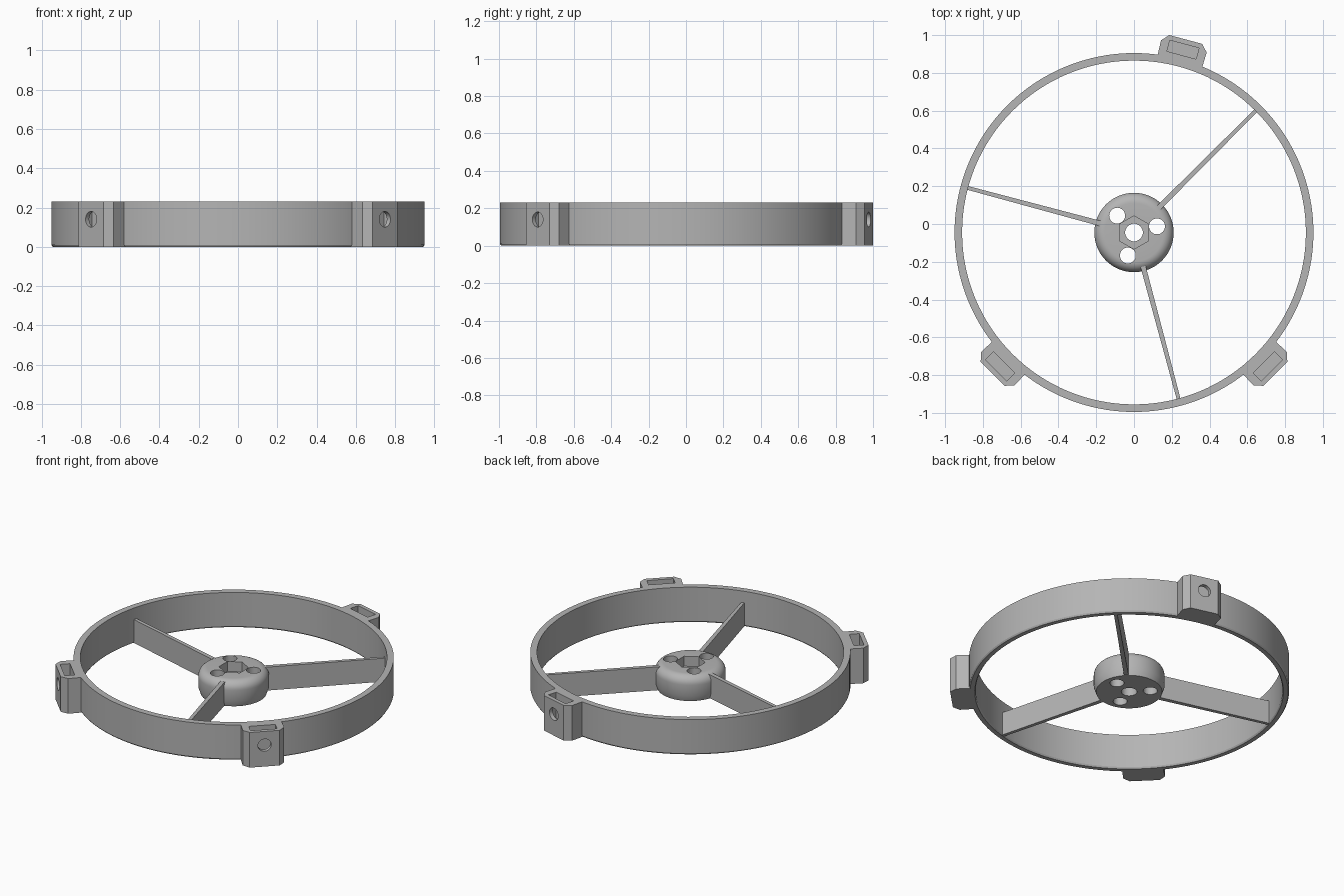
import bpy, bmesh, math
from mathutils import Matrix, Vector

cube = bpy.data.objects.get("Cube")
if cube:
    bpy.data.objects.remove(cube, do_unlink=True)

CENTRE = Matrix.Translation((0, -0.045, 0))   # axis of the ring and hub
HEIGHT = 0.23

grey = bpy.data.materials.new("plain grey")
grey.use_nodes = True
colour = (0.46, 0.46, 0.46, 1)
grey.diffuse_color = colour
grey.node_tree.nodes["Principled BSDF"].inputs["Base Color"].default_value = colour


def finish(bm, name, turn=0):
    """Turn a bmesh, drawn around the origin, into an object about the ring axis."""
    bmesh.ops.recalc_face_normals(bm, faces=bm.faces)
    bm.transform(CENTRE @ Matrix.Rotation(math.radians(turn), 4, 'Z'))
    mesh = bpy.data.meshes.new(name)
    bm.to_mesh(mesh)
    bm.free()
    mesh.materials.append(grey)
    ob = bpy.data.objects.new(name, mesh)
    bpy.context.collection.objects.link(ob)
    return ob


def lathe(name, profile, steps):
    bm = bmesh.new()
    verts = [bm.verts.new((r, 0, z)) for r, z in profile]
    edges = [bm.edges.new((verts[i], verts[(i + 1) % len(verts)]))
             for i in range(len(verts) if profile[0][0] > 0 else len(verts) - 1)]
    bmesh.ops.spin(bm, geom=verts + edges, cent=(0, 0, 0), axis=(0, 0, 1),
                   angle=math.tau, steps=steps, use_merge=True)
    bmesh.ops.remove_doubles(bm, verts=bm.verts, dist=1e-5)
    return finish(bm, name)


def prism(name, outline, z0, z1, turn=0):
    bm = bmesh.new()
    face = bm.faces.new([bm.verts.new((x, y, z0)) for x, y in outline])
    up = bmesh.ops.extrude_face_region(bm, geom=[face])["geom"]
    bmesh.ops.translate(bm, vec=(0, 0, z1 - z0),
                        verts=[v for v in up if isinstance(v, bmesh.types.BMVert)])
    return finish(bm, name, turn)


def box(name, x0, x1, half, z0, z1, turn=0):
    return prism(name, [(x0, -half), (x1, -half), (x1, half), (x0, half)], z0, z1, turn)


def disc(radius, sides, x=0, y=0):
    return [(x + radius * math.sin(math.tau * i / sides),
             y + radius * math.cos(math.tau * i / sides)) for i in range(sides)]


def cut(target, cutter):
    mod = target.modifiers.new("cut", 'BOOLEAN')
    mod.operation, mod.solver, mod.object = 'DIFFERENCE', 'EXACT', cutter
    bpy.context.view_layer.objects.active = target
    bpy.ops.object.modifier_apply(modifier=mod.name)
    bpy.data.objects.remove(cutter, do_unlink=True)


def smooth(ob):
    bpy.ops.object.select_all(action='DESELECT')
    ob.select_set(True)
    bpy.context.view_layer.objects.active = ob
    bpy.ops.object.shade_smooth_by_angle(angle=math.radians(30))


# Outer ring with a slight bevel on its lower edges
ring = lathe("outer_ring", [(0.916, 0), (0.944, 0), (0.95, 0.01), (0.95, HEIGHT),
                            (0.91, HEIGHT), (0.91, 0.01)], 128)
smooth(ring)

# Hub: chamfered below, rounded above
fillet = 0.055
rounding = [(0.21 - fillet + fillet * math.cos(a), 0.165 - fillet + fillet * math.sin(a))
            for a in (math.pi / 2 * i / 8 for i in range(9))]
hub = lathe("hub", [(0, 0), (0.196, 0), (0.21, 0.04)] + rounding + [(0, 0.165)], 64)

# Hub holes: hexagonal nut pocket, shaft hole, three round holes
cut(hub, prism("pocket_cutter", disc(0.088, 6), 0.1, 0.3))
cut(hub, prism("shaft_cutter", disc(0.047, 32), -0.1, 0.3))
for angle in (15, 135, 255):
    a = math.radians(angle)
    cut(hub, prism("hole_cutter", disc(0.042, 32, 0.126 * math.cos(a), 0.126 * math.sin(a)),
                   -0.1, 0.3))
smooth(hub)

# Thin upright spokes
for i, angle in enumerate((45, 165, 285)):
    prism(f"spoke_{i + 1}", [(0.185, -0.014), (0.92, -0.01), (0.92, 0.01), (0.185, 0.014)],
          0.002, 0.155, angle)

# Clamp lugs with a top slot and a radial screw hole
half = [(0.925, 0.122), (1.02, 0.125), (1.058, 0.09)]
outline = half + [(x, -y) for x, y in reversed(half)]
for i, angle in enumerate((75, 225, 315)):
    lug = prism(f"lug_{i + 1}", outline, 0, HEIGHT, angle)
    cut(lug, box("slot_cutter", 0.972, 1.032, 0.08, 0.06, 0.4, angle))
    bm = bmesh.new()
    bmesh.ops.create_cone(bm, cap_ends=True, segments=32, radius1=0.04, radius2=0.04, depth=0.15,
                          matrix=Matrix.Translation((1.075, 0, 0.14))
                          @ Matrix.Rotation(math.pi / 2, 4, 'Y'))
    cut(lug, finish(bm, "screw_cutter", angle))
    smooth(lug)
